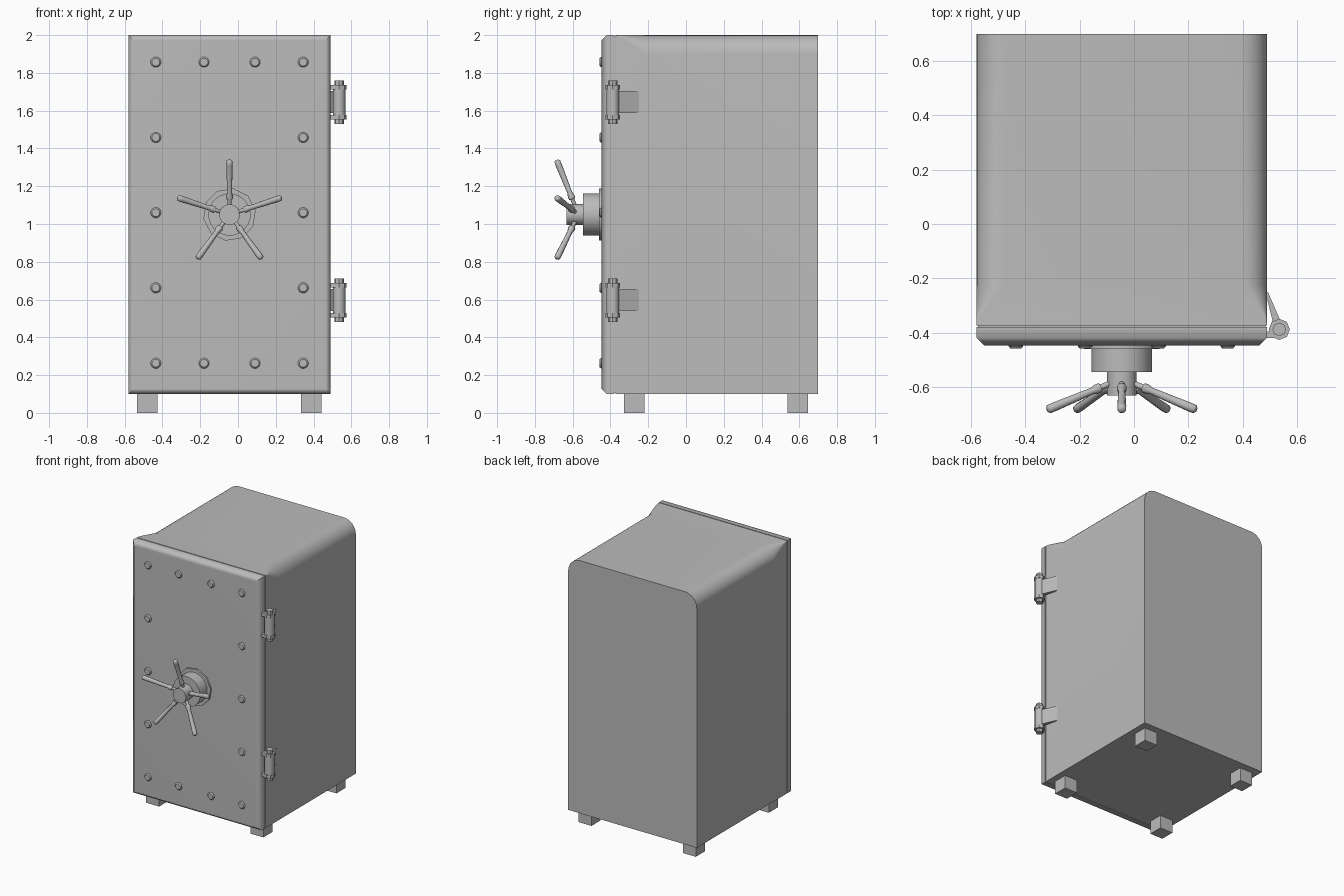
import bpy, bmesh
from math import sin, cos, pi, radians
from mathutils import Vector

cube = bpy.data.objects.get("Cube")
if cube:
    bpy.data.objects.remove(cube, do_unlink=True)

steel = bpy.data.materials.new("grey steel")
steel.use_nodes = True
steel.diffuse_color = (0.5, 0.5, 0.5, 1)
steel.node_tree.nodes["Principled BSDF"].inputs["Base Color"].default_value = (0.5, 0.5, 0.5, 1)

LEFT, RIGHT, BOTTOM, TOP = -0.58, 0.49, 0.10, 2.0
CENTRE = (LEFT + RIGHT) / 2


def finish(name, bm, smooth=None):
    bmesh.ops.recalc_face_normals(bm, faces=bm.faces)
    mesh = bpy.data.meshes.new(name)
    bm.to_mesh(mesh)
    bm.free()
    mesh.materials.append(steel)
    obj = bpy.data.objects.new(name, mesh)
    bpy.context.collection.objects.link(obj)
    if smooth:
        bpy.ops.object.select_all(action='DESELECT')
        obj.select_set(True)
        bpy.context.view_layer.objects.active = obj
        bpy.ops.object.shade_smooth_by_angle(angle=radians(smooth))
    return obj


def loft(name, rings, smooth=None):
    """Skin a list of equal-length point rings and cap both ends."""
    bm = bmesh.new()
    loops = [[bm.verts.new(p) for p in ring] for ring in rings]
    n = len(rings[0])
    for a, b in zip(loops, loops[1:]):
        for i in range(n):
            j = (i + 1) % n
            bm.faces.new((a[i], a[j], b[j], b[i]))
    bm.faces.new(loops[0])
    bm.faces.new(loops[-1])
    return finish(name, bm, smooth)


def box(name, lo, hi):
    rings = [[(lo[0], lo[1], z), (hi[0], lo[1], z), (hi[0], hi[1], z), (lo[0], hi[1], z)]
             for z in (lo[2], hi[2])]
    return loft(name, rings)


def turned(name, start, direction, profile, sides, smooth=40):
    """Turn (distance, radius) pairs around an axis."""
    axis = Vector(direction).normalized()
    side = axis.orthogonal().normalized()
    other = axis.cross(side)
    rings = [[Vector(start) + axis * d + side * (r * cos(2 * pi * i / sides))
              + other * (r * sin(2 * pi * i / sides)) for i in range(sides)]
             for d, r in profile]
    return loft(name, rings, smooth)


# Cabinet: square front edge blending into rounded upper corners
def cabinet_section(y, r, steps=8):
    ring = [(LEFT, y, BOTTOM)]
    for cx, start in ((LEFT + r, pi), (RIGHT - r, pi / 2)):
        for i in range(steps + 1):
            a = start - pi / 2 * i / steps
            ring.append((cx + r * cos(a), y, TOP - r + r * sin(a)))
    return ring + [(RIGHT, y, BOTTOM)]


loft("cabinet", [cabinet_section(y, r) for y, r in
                 ((-0.374, 0.002), (-0.34, 0.012), (-0.22, 0.1), (0.7, 0.1))], 40)

# Door with chamfered front edges, and the recessed seam behind it
door = box("door", (LEFT, -0.447, BOTTOM), (RIGHT, -0.38, TOP))
bm = bmesh.new()
bm.from_mesh(door.data)
front = [e for e in bm.edges if all(v.co.y < -0.44 for v in e.verts)]
bmesh.ops.bevel(bm, geom=front, offset=0.028, segments=1, affect='EDGES')
bm.to_mesh(door.data)
bm.free()
for poly in door.data.polygons:
    poly.use_smooth = True
door.data.update()
for edge in door.data.edges:
    a, b = (door.data.vertices[i].co for i in edge.vertices)
    back = a.y > -0.39 and b.y > -0.39
    corner = abs(a.y - b.y) > 0.01
    edge.use_edge_sharp = back or corner
door.modifiers.new("face weighted shading", 'WEIGHTED_NORMAL').keep_sharp = True
box("door_seam", (LEFT + 0.006, -0.385, BOTTOM + 0.006), (RIGHT - 0.006, -0.37, TOP - 0.006))

# Rivets around the door edge
columns = (-0.435, -0.18, 0.09, 0.345)
rows = (0.263, 0.662, 1.06, 1.458, 1.857)
for z in rows:
    for x in columns:
        if z in (rows[0], rows[-1]) or x in (columns[0], columns[-1]):
            turned("rivet", (x, -0.44, z), (0, -1, 0), ((0, 0.028), (0.01, 0.028), (0.018, 0.021)), 12)

# Handle boss: flange, drum and spindle
HX, HZ = -0.045, 1.05
for name, y0, y1, r, sides in (("handle_flange", -0.44, -0.46, 0.14, 10),
                               ("handle_drum", -0.45, -0.545, 0.112, 20),
                               ("handle_spindle", -0.54, -0.632, 0.055, 16)):
    turned(name, (HX, y0, HZ), (0, -1, 0), ((0, r), (y0 - y1, r)), sides)

# Five swept spokes with thicker grips
for k in range(5):
    a = pi / 2 + k * 2 * pi / 5
    out = Vector((cos(a), 0, sin(a)))
    root = Vector((HX, -0.587, HZ)) + out * 0.045
    tip = Vector((HX, -0.684, HZ)) + out * 0.288
    turned("handle_spoke", root, tip - root,
           ((0, 0.011), (0.04, 0.011), (0.042, 0.018), (0.06, 0.018),
            (0.075, 0.013), (0.235, 0.017), (0.256, 0.016), (0.262, 0.009)), 10, 50)

# Hinges: pin, barrel, collars fixed to the door, slanted leaf on the cabinet
PX, PY = 0.535, -0.388
for z in (0.597, 1.645):
    turned("hinge_pin", (PX, PY, z - 0.115), (0, 0, 1), ((0, 0.025), (0.23, 0.025)), 8, 30)
    turned("hinge_barrel", (PX, PY, z - 0.075), (0, 0, 1), ((0, 0.034), (0.15, 0.034)), 12)
    for s in (-1, 1):
        zc = z + s * 0.079
        turned("hinge_collar", (PX, PY, zc - 0.012), (0, 0, 1), ((0, 0.039), (0.024, 0.039)), 8, 30)
        box("hinge_door_tab", (0.472, -0.42, zc - 0.012), (PX, -0.395, zc + 0.012))
    loft("hinge_leaf", [[(0.485, -0.256, h), (0.493, -0.25, h), (0.543, -0.365, h), (0.515, -0.375, h)]
                        for h in (z - 0.058, z + 0.058)])

# Feet
for x in (-0.48, 0.388):
    for y in (-0.275, 0.592):
        box("foot", (x - 0.054, y - 0.054, 0), (x + 0.054, y + 0.054, BOTTOM + 0.005))
